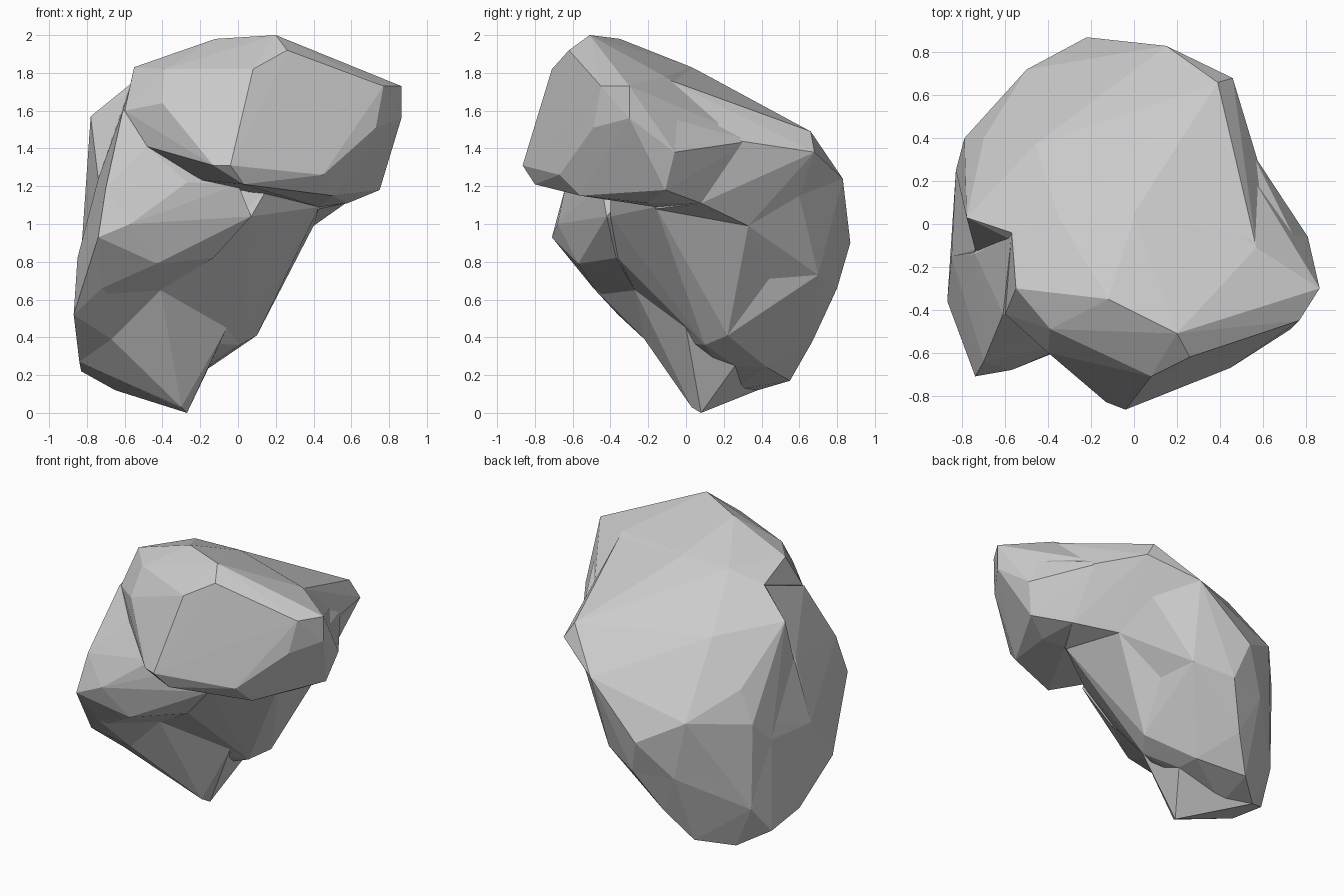
import bpy, bmesh


def hull(name, points):
    """Faceted convex lump wrapped around a few corner points."""
    bm = bmesh.new()
    for p in points:
        bm.verts.new(p)
    bmesh.ops.convex_hull(bm, input=bm.verts[:])
    bmesh.ops.delete(bm, geom=[v for v in bm.verts if not v.link_faces], context='VERTS')
    bmesh.ops.recalc_face_normals(bm, faces=bm.faces[:])
    me = bpy.data.meshes.new(name)
    bm.to_mesh(me)
    bm.free()
    ob = bpy.data.objects.new(name, me)
    bpy.context.collection.objects.link(ob)
    return ob


# overhanging upper front lump
head = hull("boulder", [
    (-.12, -.35, 1.98), (.2, -.51, 2), (.26, -.62, 1.92), (.08, -.71, 1.82),
    (-.04, -.865, 1.31), (-.13, -.83, 1.31), (.03, -.8, 1.21), (.45, -.67, 1.26),
    (.5, -.56, 1.15), (.73, -.49, 1.51), (.77, -.45, 1.73), (.865, -.3, 1.73),
    (.865, -.3, 1.56), (.81, -.06, 1.38), (.75, -.11, 1.18), (.58, -.2, 1.11),
    (.57, -.11, 1.78), (-.39, -.49, 1.82), (-.4, -.6, 1.64), (-.55, -.3, 1.83),
    (-.6, -.42, 1.6), (-.48, -.5, 1.41), (-.57, -.04, 1.74), (-.27, -.4, 1.24),
    (.43, -.16, 1.09), (.5, .3, 1.48), (0, .38, 1.6), (0, .03, 1.83), (-.35, .03, 1.82)])

# sloping upper back slab
back = hull("upper_back", [
    (-.57, -.04, 1.74), (-.78, .03, 1.57), (-.12, -.3, 1.96), (0, .05, 1.82),
    (-.35, .03, 1.82), (.57, -.11, 1.77), (.39, .66, 1.49), (.46, .68, 1.38),
    (.54, .35, 1.45), (.62, .15, 1.46), (.57, .08, 1.11), (.4, .33, .99),
    (.43, -.16, 1.08), (.07, -.15, 1.03), (-.3, -.25, 1), (-.74, -.12, 1.24),
    (-.83, .25, .85), (-.79, .4, 1), (-.7, .4, 1.22), (-.5, .72, 1.05),
    (-.46, .37, 1.51), (-.22, .87, .9), (.15, .83, 1.24), (.35, .6, 1.15),
    (0, .38, 1.61)])

# bridge between the overhang and the slab on the right
bridge = hull("right_bridge", [
    (.81, -.06, 1.38), (.75, -.11, 1.18), (.58, -.2, 1.11), (.57, .08, 1.11),
    (.62, .15, 1.46), (.54, .35, 1.44), (.74, -.05, 1.55), (.43, -.16, 1.09),
    (.3, .3, 1.2), (.57, -.11, 1.7)])

# belt that carries the back surface down
belt = hull("back_belt", [
    (-.5, .72, 1.05), (-.22, .87, .9), (.15, .83, 1.24), (.35, .6, 1.15),
    (-.15, .8, .66), (-.42, .73, .65), (.1, .7, .73), (-.78, .4, .42),
    (-.83, .25, .85), (-.79, .4, 1), (-.85, -.15, .82), (-.74, -.12, 1.24),
    (.4, .33, .99), (.15, .44, .71), (0, 0, 1), (-.87, -.36, .52), (-.7, .4, 1.2)])

# tapering lower body
lower = hull("lower_body", [
    (-.65, .38, .12), (-.83, .25, .22), (-.84, -.04, .27), (-.87, -.36, .52),
    (-.67, -.22, .39), (-.41, -.27, .65), (-.06, 0, .45), (.01, .1, .36),
    (.1, .22, .41), (-.15, .26, .25), (-.15, .43, .24), (-.5, .25, .12),
    (-.45, .55, .17), (-.3, .67, .38), (-.78, .4, .41), (-.15, .8, .66),
    (-.42, .73, .65), (.1, .7, .73), (.15, .44, .71), (-.22, .86, .9),
    (-.85, -.15, .82), (0, 0, 1), (-.5, .71, 1), (-.83, .25, .85)])

# small jut under the shoulder
chin = hull("chin", [
    (-.41, -.27, .65), (-.72, -.49, .66), (-.67, -.22, .39), (-.87, -.36, .52),
    (-.77, -.5, .75), (-.5, 0, .7), (-.84, -.15, .8)])

# pointed foot
foot = hull("foot", [
    (-.27, .08, 0), (-.3, .03, .03), (-.65, .38, .12), (-.15, .26, .25),
    (-.06, 0, .45), (-.41, -.27, .65), (-.67, -.22, .39), (-.84, -.04, .27),
    (-.83, .25, .22), (-.5, .25, .11), (-.4, .2, .6)])

# right flank under the overhang
flank = hull("right_flank", [
    (.43, -.16, 1.09), (.4, .33, .99), (.07, -.4, 1.04), (.1, .22, .41),
    (.01, .1, .36), (-.06, 0, .45), (.15, .44, .71), (-.13, -.36, .82),
    (-.41, -.27, .65), (-.3, .3, .8), (-.1, .1, 1.3), (.4, 0, 1.2), (.15, -.4, 1.18)])

# left front shoulder rising into the upper lump
shoulder = hull("shoulder", [
    (-.74, -.71, .93), (-.57, -.68, 1), (-.7, -.64, 1.19), (-.61, -.42, 1.6),
    (-.57, -.05, 1.73), (-.48, -.5, 1.41), (-.27, -.55, 1.22), (-.77, -.5, .75),
    (-.72, -.49, .66), (-.87, -.36, .52), (-.85, -.15, .82), (-.74, -.14, 1.24),
    (-.43, -.57, .79), (-.13, -.37, .82), (-.41, -.27, .65), (.07, -.42, 1.04),
    (-.3, 0, .8), (0, -.45, 1.21), (-.2, 0, 1.5)])

# fuse everything into one faceted rock
parts = (back, bridge, belt, lower, chin, foot, flank, shoulder)
for part in parts:
    mod = head.modifiers.new("union", 'BOOLEAN')
    mod.operation = 'UNION'
    mod.solver = 'EXACT'
    mod.object = part
bpy.context.view_layer.update()
deps = bpy.context.evaluated_depsgraph_get()
fused = bpy.data.meshes.new_from_object(head.evaluated_get(deps))
head.modifiers.clear()
head.data = fused
for part in parts:
    bpy.data.objects.remove(part)
